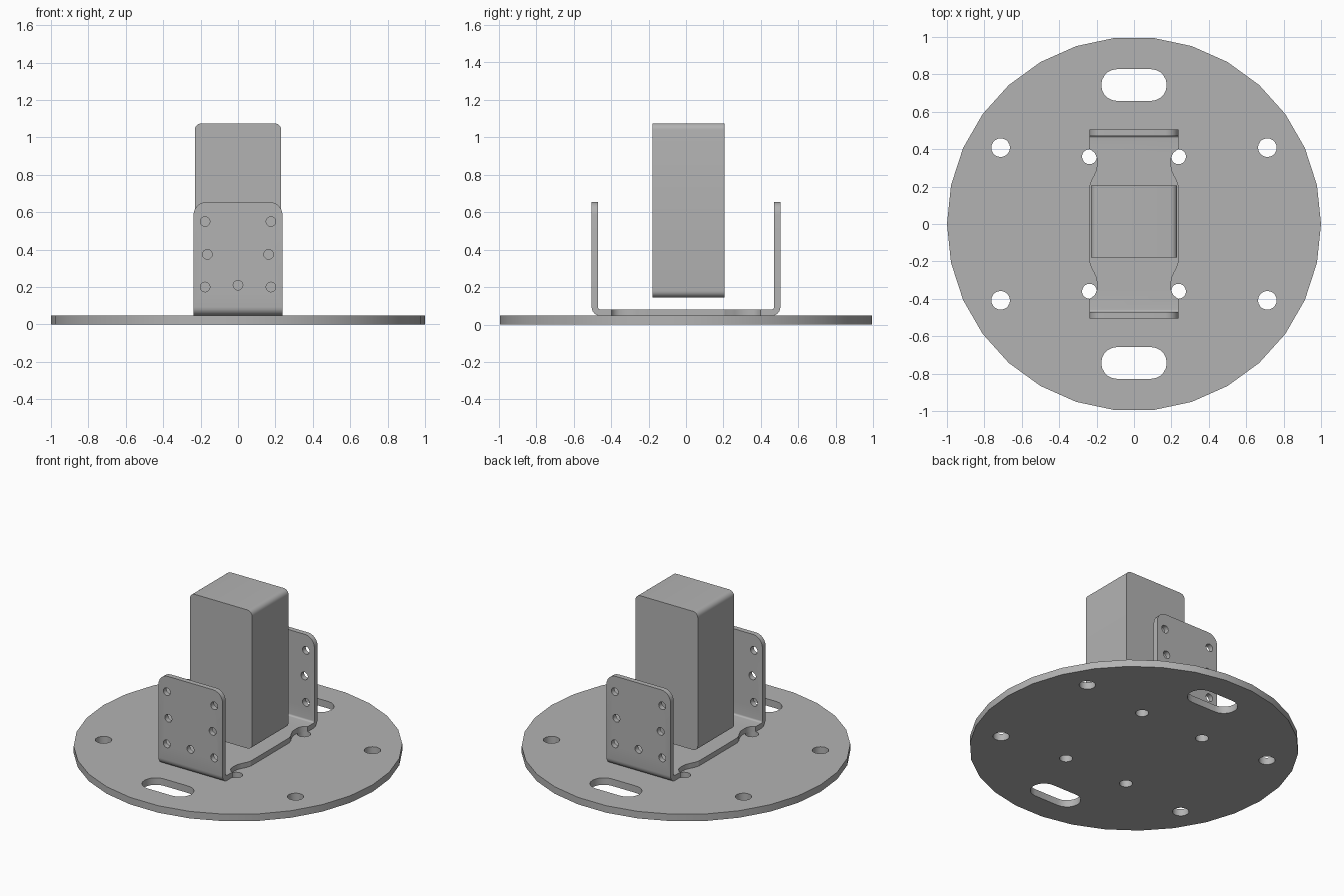
import bpy, bmesh
from math import sin, cos, pi
from mathutils import Vector

if "Cube" in bpy.data.objects:
    bpy.data.objects.remove(bpy.data.objects["Cube"], do_unlink=True)

grey = bpy.data.materials.new("bare_grey")
grey.use_nodes = True
grey.diffuse_color = (0.45, 0.45, 0.45, 1)
grey.node_tree.nodes["Principled BSDF"].inputs["Base Color"].default_value = (0.45, 0.45, 0.45, 1)

# Plane placements: where a 2D point (u, v) at height w lands
XY = lambda u, v, w: (u, v, w)
XZ = lambda u, v, w: (u, w, v)
YZ = lambda u, v, w: (w, u, v)


def arc(cx, cy, r, start, end, n):
    return [(cx + r * cos(start + (end - start) * i / n),
             cy + r * sin(start + (end - start) * i / n)) for i in range(n + 1)]


def circle(cx, cy, r, n=20):
    return arc(cx, cy, r, 0, 2 * pi, n)[:-1]


def prism(bm, pts, place, lo, hi):
    """Closed prism over an outline, from lo to hi along the plane normal."""
    face = bm.faces.new([bm.verts.new(place(u, v, lo)) for u, v in pts])
    out = bmesh.ops.extrude_face_region(bm, geom=[face], use_keep_orig=True)
    moved = [g for g in out["geom"] if isinstance(g, bmesh.types.BMVert)]
    bmesh.ops.translate(bm, verts=moved, vec=Vector(place(0, 0, hi)) - Vector(place(0, 0, lo)))
    bmesh.ops.recalc_face_normals(bm, faces=bm.faces[:])


def round_edges(bm, test, radius):
    """Round the edges that run along y and whose middle passes the test."""
    edges = []
    for e in bm.edges:
        a, b = e.verts[0].co, e.verts[1].co
        if abs(a.x - b.x) + abs(a.z - b.z) < 1e-5 and test((a + b) / 2):
            edges.append(e)
    bmesh.ops.bevel(bm, geom=edges, offset=radius, segments=6, profile=0.5, affect="EDGES")


def make(name, bm):
    mesh = bpy.data.meshes.new(name)
    bm.to_mesh(mesh)
    bm.free()
    mesh.materials.append(grey)
    ob = bpy.data.objects.new(name, mesh)
    bpy.context.collection.objects.link(ob)
    return ob


def cut(ob, bm):
    """Subtract the cutter mesh and bake the result."""
    cutter = make("cutter", bm)
    cutter.hide_render = True
    mod = ob.modifiers.new("holes", "BOOLEAN")
    mod.object, mod.operation, mod.solver = cutter, "DIFFERENCE", "EXACT"
    dg = bpy.context.evaluated_depsgraph_get()
    mesh = bpy.data.meshes.new_from_object(ob.evaluated_get(dg))
    ob.modifiers.clear()
    ob.data = mesh
    bpy.data.objects.remove(cutter, do_unlink=True)


SIDES = (-1, 1)
PLATE_TOP = 0.047
HALF_W = 0.238

# Round base plate
bm = bmesh.new()
prism(bm, circle(0, 0, 1, 30), XY, 0, PLATE_TOP)
base_plate = make("base_plate", bm)

# Its bolt holes and two long slots
bm = bmesh.new()
for sy in SIDES:
    for sx in SIDES:
        prism(bm, circle(sx * 0.713, sy * 0.408, 0.05), XY, -0.1, 0.2)
        prism(bm, circle(sx * 0.238, sy * 0.36, 0.04), XY, -0.1, 0.2)
    slot = (arc(0.09, sy * 0.743, 0.085, -pi / 2, pi / 2, 10)
            + arc(-0.09, sy * 0.743, 0.085, pi / 2, 3 * pi / 2, 10))
    prism(bm, slot, XY, -0.1, 0.2)
cut(base_plate, bm)

# Bent sheet bracket: U profile, one half mirrored onto the other
y_out, thick, top = 0.504, 0.034, 0.655
r_out, r_in = 0.046, 0.012
outer = arc(y_out - r_out, PLATE_TOP + r_out, r_out, -pi / 2, 0, 6) + [(y_out, top)]
inner = [(y_out - thick, top)] + arc(y_out - thick - r_in, PLATE_TOP + thick + r_in, r_in, 0, -pi / 2, 6)
half = outer + inner
profile = half + [(-u, v) for u, v in reversed(half)]
bm = bmesh.new()
prism(bm, profile, YZ, -HALF_W, HALF_W)
round_edges(bm, lambda c: c.z > top - 0.01 and abs(c.x) > 0.1, 0.07)
bracket = make("bracket", bm)

# Screw holes in both uprights and waisted notches in the bracket floor
notch = [(0.25, 0.405), (0.225, 0.393), (0.208, 0.377), (0.199, 0.355), (0.197, 0.32),
         (0.201, 0.29), (0.214, 0.26), (0.228, 0.235), (0.235, 0.21), (0.25, 0.19)]
bm = bmesh.new()
prism(bm, circle(0, 0.21, 0.026, 16), XZ, -0.7, 0.7)
for sx in SIDES:
    for x, z in ((0.176, 0.55), (0.164, 0.375), (0.176, 0.2)):
        prism(bm, circle(sx * x, z, 0.026, 16), XZ, -0.7, 0.7)
    for sy in SIDES:
        prism(bm, [(sx * x, sy * y) for x, y in notch], XY, 0.02, 0.12)
cut(bracket, bm)

# Rounded block standing above the bracket floor
bm = bmesh.new()
prism(bm, [(-0.231, 0.145), (0.231, 0.145), (0.231, 1.075), (-0.231, 1.075)], XZ, -0.18, 0.205)
round_edges(bm, lambda c: True, 0.035)
block = make("block", bm)

# Smooth rounded walls, keep real corners sharp
for ob in bpy.context.selected_objects:
    ob.select_set(False)
for ob in (base_plate, bracket, block):
    ob.select_set(True)
bpy.context.view_layer.objects.active = block
bpy.ops.object.shade_smooth_by_angle()
